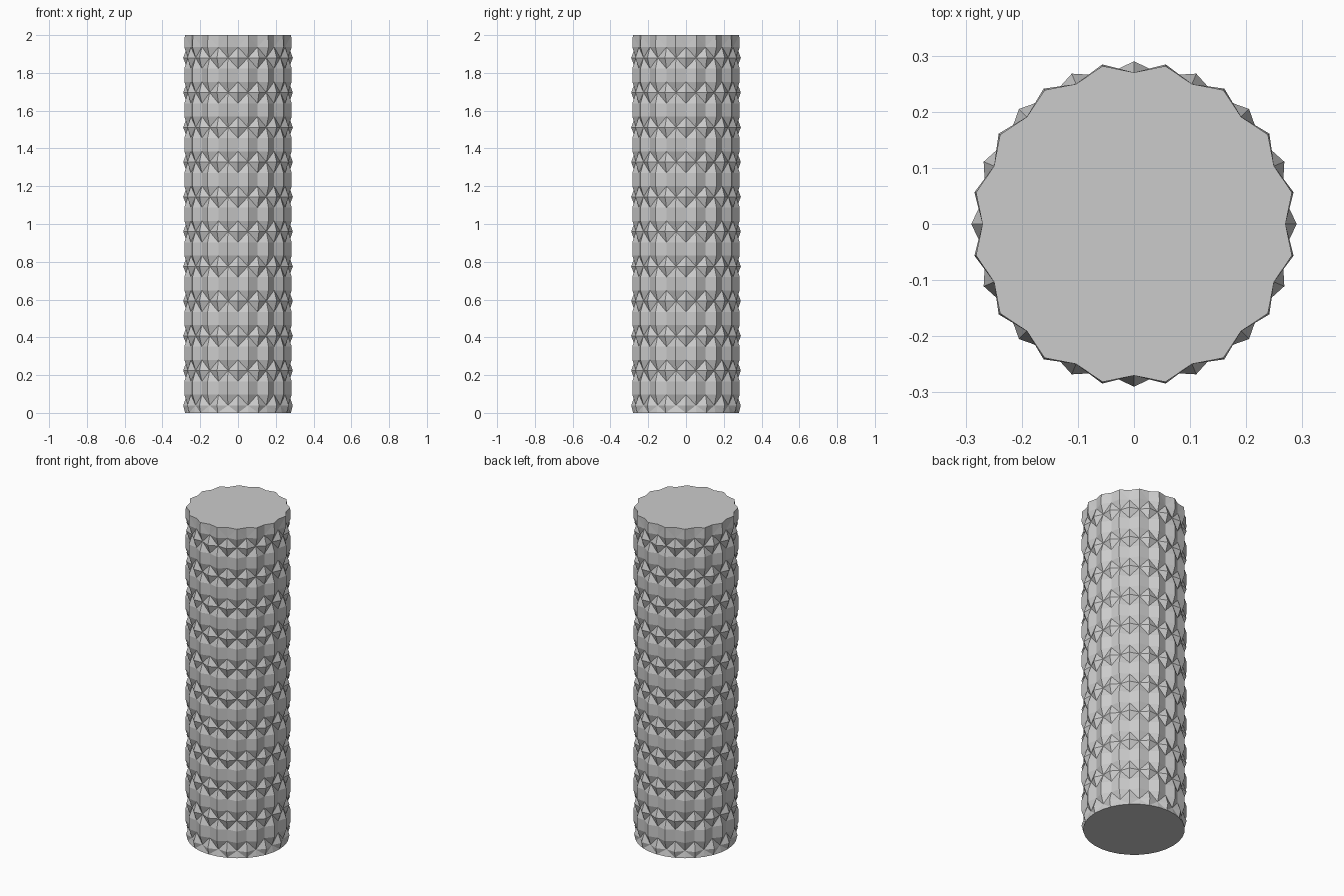
import bpy, bmesh
from math import cos, sin, pi

if "Cube" in bpy.data.objects:
    bpy.data.objects.remove(bpy.data.objects["Cube"], do_unlink=True)

COLUMNS = 32
PEAK, VALLEY, MID = 0.29, 0.27, 0.28
PITCH, FIRST, ROWS = 0.184, 0.04, 11
HEIGHT = 2.0

grey = bpy.data.materials.new("plain grey")
grey.use_nodes = True
colour = (0.6, 0.6, 0.6, 1)
grey.diffuse_color = colour
grey.node_tree.nodes["Principled BSDF"].inputs["Base Color"].default_value = colour

# Ring list: height, radius on even columns, radius on odd columns
rings = [(0, MID, MID)]
for row in range(ROWS):
    z = FIRST + row * PITCH
    rings.append((z, PEAK, VALLEY))
    rings.append((z + 0.057, VALLEY, PEAK))
    rings.append((min(z + 0.127, HEIGHT), VALLEY, PEAK))
rings[-1] = (HEIGHT, VALLEY, PEAK - 0.003)

# Knurled rod: studs alternate between even and odd columns
bm = bmesh.new()
loops = []
for z, even, odd in rings:
    loop = []
    for i in range(COLUMNS):
        a = 2 * pi * i / COLUMNS
        r = odd if i % 2 else even
        loop.append(bm.verts.new((r * cos(a), r * sin(a), z)))
    loops.append(loop)


def radius(v):
    return v.co.xy.length


for low, high in zip(loops, loops[1:]):
    for i in range(COLUMNS):
        j = (i + 1) % COLUMNS
        a, b, c, d = low[i], low[j], high[j], high[i]
        # Split along the valley so that the studs stay convex
        if radius(a) + radius(c) < radius(b) + radius(d):
            bm.faces.new((a, b, c))
            bm.faces.new((a, c, d))
        else:
            bm.faces.new((a, b, d))
            bm.faces.new((b, c, d))

# End caps
bm.faces.new(list(reversed(loops[0])))
bm.faces.new(loops[-1])

mesh = bpy.data.meshes.new("knurled_rod")
bm.to_mesh(mesh)
bm.free()
mesh.materials.append(grey)
rod = bpy.data.objects.new("knurled_rod", mesh)
bpy.context.collection.objects.link(rod)
